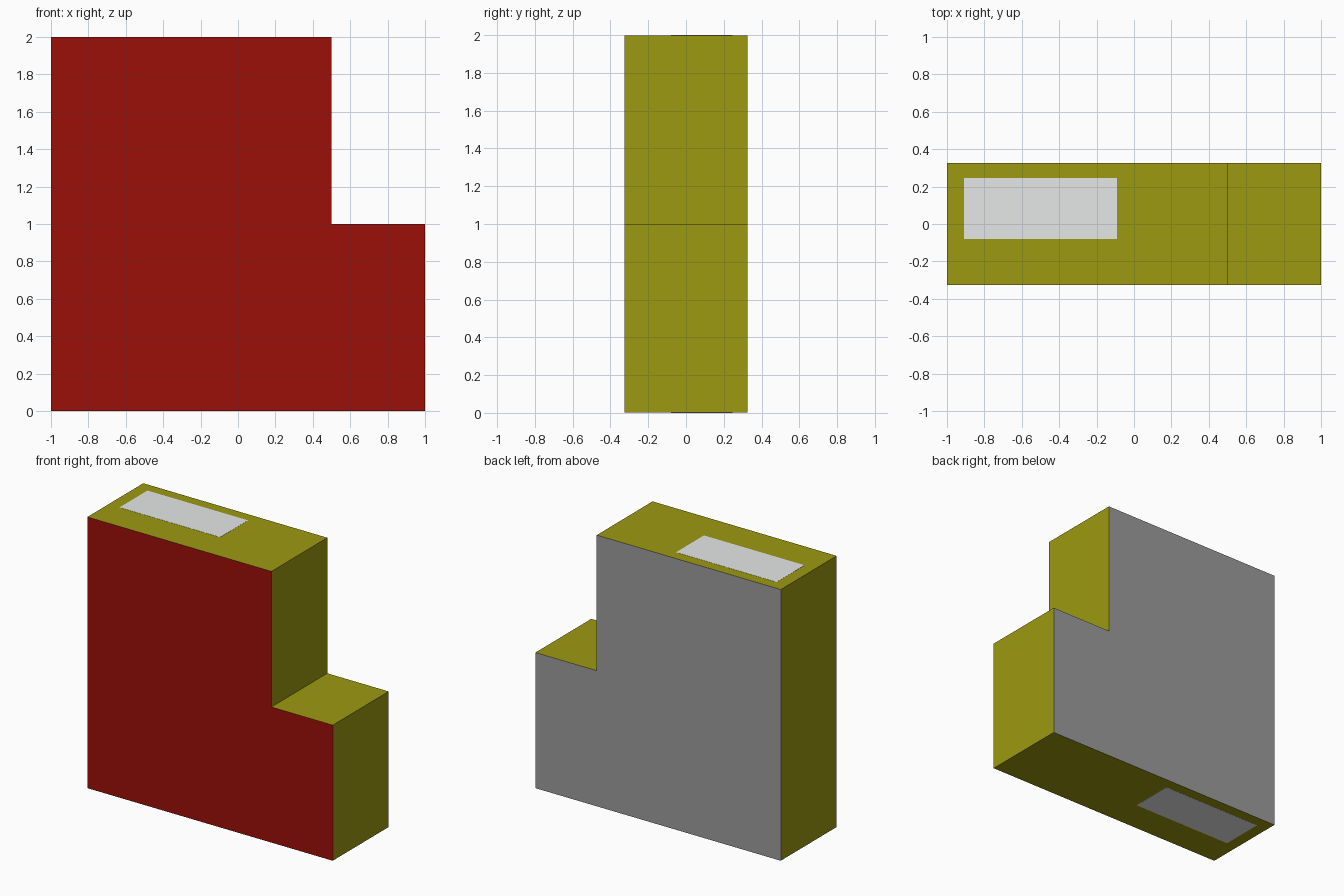
import bpy, bmesh

if "Cube" in bpy.data.objects:
    bpy.data.objects.remove(bpy.data.objects["Cube"])


def material(name, color):
    m = bpy.data.materials.new(name)
    m.diffuse_color = (*color, 1)
    m.use_nodes = True
    m.node_tree.nodes["Principled BSDF"].inputs["Base Color"].default_value = m.diffuse_color
    return m


red = material("red_front", (0.33, 0.005, 0.003))
olive = material("olive_sides", (0.33, 0.32, 0.005))
mid_grey = material("grey_back", (0.33, 0.33, 0.33))
pale = material("pale_panel", (0.78, 0.81, 0.80))


def add_object(name, bm, materials):
    bmesh.ops.recalc_face_normals(bm, faces=bm.faces)
    mesh = bpy.data.meshes.new(name)
    bm.to_mesh(mesh)
    bm.free()
    for m in materials:
        mesh.materials.append(m)
    obj = bpy.data.objects.new(name, mesh)
    bpy.context.collection.objects.link(obj)
    return obj


# Stepped body: side profile extruded from front to back
LIP = 0.001
HALF_DEPTH = 0.325
profile = [(-1, LIP), (1, LIP), (1, 1), (0.5, 1), (0.5, 2 - LIP), (-1, 2 - LIP)]
bm = bmesh.new()
front = bm.faces.new([bm.verts.new((x, -HALF_DEPTH, z)) for x, z in profile])
ext = bmesh.ops.extrude_face_region(bm, geom=[front], use_keep_orig=True)
new_verts = [g for g in ext["geom"] if isinstance(g, bmesh.types.BMVert)]
bmesh.ops.translate(bm, verts=new_verts, vec=(0, 2 * HALF_DEPTH, 0))
bm.normal_update()

# Red front, grey back, olive edge band
for f in bm.faces:
    y = f.calc_center_median().y
    f.material_index = 0 if y < -0.3 else 2 if y > 0.3 else 1
add_object("stepped_body", bm, [red, olive, mid_grey])


# Thin pale panels set flush into the top and the underside
def panel(name, z0, z1):
    bm = bmesh.new()
    bmesh.ops.create_cube(bm, size=1)
    bmesh.ops.scale(bm, verts=bm.verts, vec=(0.82, 0.325, z1 - z0))
    bmesh.ops.translate(bm, verts=bm.verts, vec=(-0.5, 0.0825, (z0 + z1) / 2))
    add_object(name, bm, [pale])


panel("top_panel", 2 - 0.01, 2)
panel("bottom_panel", 0, 0.01)
